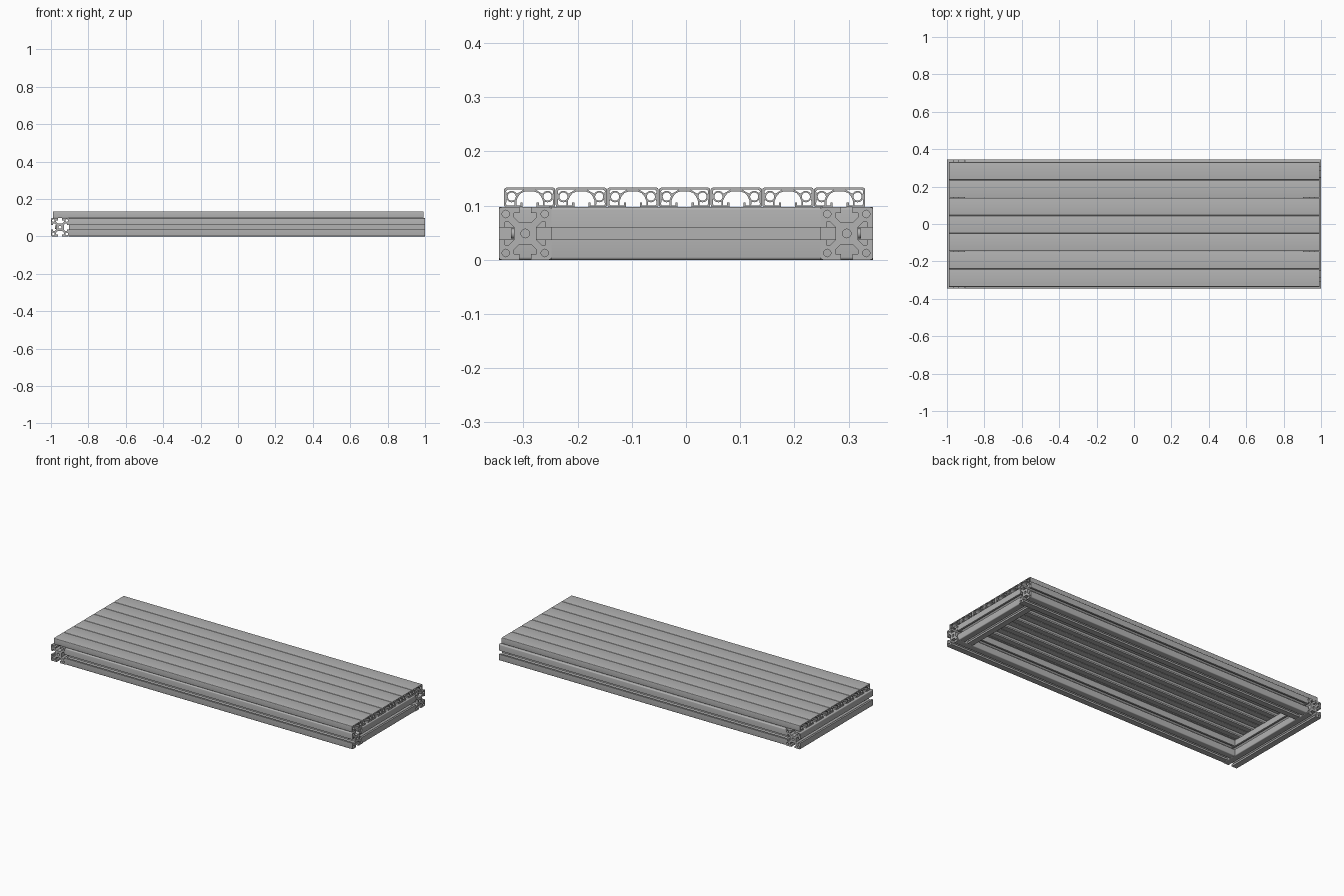
import bpy, bmesh, math
from mathutils import Matrix, Vector

if "Cube" in bpy.data.objects:
    bpy.data.objects.remove(bpy.data.objects["Cube"], do_unlink=True)

mat = bpy.data.materials.new("aluminium_grey")
mat.use_nodes = True
grey = (0.45, 0.45, 0.45, 1)
mat.diffuse_color = grey
mat.node_tree.nodes["Principled BSDF"].inputs["Base Color"].default_value = grey


def arc(cx, cy, r, start, end, n):
    """Points along an arc, angles in degrees."""
    angles = [math.radians(start + (end - start) * i / n) for i in range(n + 1)]
    return [(cx + r * math.cos(a), cy + r * math.sin(a)) for a in angles]


def circle(cx, cy, r, n=20):
    return arc(cx, cy, r, 0, 360, n)[:-1]


def mirror(points):
    return [(-x, y) for x, y in reversed(points)]


def finish(name, mesh):
    mesh.materials.clear()
    mesh.materials.append(mat)
    obj = bpy.data.objects.new(name, mesh)
    bpy.context.collection.objects.link(obj)
    bpy.ops.object.select_all(action="DESELECT")
    obj.select_set(True)
    bpy.context.view_layer.objects.active = obj
    bpy.ops.object.shade_smooth_by_angle(angle=math.radians(32))
    return obj


def extrusion(name, loops, length, axis, centre):
    """Extrude an outline with holes along x or y; profile height becomes z."""
    curve = bpy.data.curves.new(name, "CURVE")
    curve.dimensions = "2D"
    curve.fill_mode = "BOTH"
    curve.extrude = length / 2
    for loop in loops:
        spline = curve.splines.new("POLY")
        spline.points.add(len(loop) - 1)
        for point, (u, v) in zip(spline.points, loop):
            point.co = (u, v, 0, 1)
        spline.use_cyclic_u = True
    temp = bpy.data.objects.new(name + "_profile", curve)
    bpy.context.collection.objects.link(temp)
    graph = bpy.context.evaluated_depsgraph_get()
    mesh = bpy.data.meshes.new_from_object(temp.evaluated_get(graph))
    bpy.data.objects.remove(temp, do_unlink=True)

    if axis == "x":
        cols = Vector((0, 1, 0)), Vector((0, 0, 1)), Vector((1, 0, 0))
    else:
        cols = Vector((1, 0, 0)), Vector((0, 0, 1)), Vector((0, -1, 0))
    turn = Matrix(cols).transposed().to_4x4()
    bm = bmesh.new()
    bm.from_mesh(mesh)
    bmesh.ops.remove_doubles(bm, verts=bm.verts, dist=1e-5)
    bmesh.ops.recalc_face_normals(bm, faces=bm.faces)
    bmesh.ops.transform(bm, matrix=turn, verts=bm.verts)
    bm.to_mesh(mesh)
    bm.free()
    obj = finish(name, mesh)
    obj.location = centre
    return obj


# Slotted rail section: one side turned four times, plus bore and corner hollows
H = 0.0485
half_slot = [(0.0115, 0.0205), (0.021, 0.030), (0.021, 0.0375),
             (0.011, 0.0375), (0.011, H)]
corner = arc(H - 0.005, H - 0.005, 0.005, 90, 0, 4)
side = mirror(half_slot) + half_slot + corner
rail_outline, rail_holes = [], [circle(0, 0, 0.008)]
for turn in range(4):
    rail_outline += side
    side = [(y, -x) for x, y in side]
for sx in (-1, 1):
    for sy in (-1, 1):
        rail_holes.append(circle(sx * 0.036, sy * 0.036, 0.007, 12))
rail = [rail_outline] + rail_holes

# Frame: long rails butt against the right cross rail, the left one sits between
Y = 0.345 - H
inner = 1 - 2 * H
for name, s in (("front_rail", -1), ("back_rail", 1)):
    extrusion(name, rail, 1 + inner, "x", ((1 - inner) / 2, s * Y, H))
extrusion("right_cross_rail", rail, 0.69, "y", (-1 + H, 0, H))
extrusion("left_cross_rail", rail, 2 * (Y - H), "y", (1 - H, 0, H))

# Fastener heads on the slot floors at the joints
def fastener(name, centre, axis):
    bm = bmesh.new()
    bmesh.ops.create_cone(bm, cap_ends=True, segments=20, radius1=0.009,
                          radius2=0.009, depth=0.008)
    bmesh.ops.rotate(bm, verts=bm.verts,
                     matrix=Matrix.Rotation(math.pi / 2, 3, axis))
    mesh = bpy.data.meshes.new(name)
    bm.to_mesh(mesh)
    bm.free()
    finish(name, mesh).location = centre


for name, s in (("front", -1), ("back", 1)):
    fastener(name + "_left_fastener", (1 - H, s * (Y + 0.0225), H), "X")
    fastener(name + "_right_fastener", (-1 + H - 0.0225, s * Y, H), "Y")

# Deck plank section: hollow shell with arch, screw bosses and open bottom slot
W, T = 0.0472, 0.036
half_shell = [(0.008, 0.029), (0.016, 0.026), (0.021, 0.020), (0.0245, 0.012),
              (0.0245, 0.0035), (0.017, 0.0035), (0.017, 0.009),
              (0.013, 0.009), (0.013, 0)]
half_shell += arc(W - 0.004, 0.004, 0.004, -90, 0, 4)
half_shell += arc(W - 0.004, T - 0.004, 0.004, 0, 90, 4)
plank_outline = half_shell + mirror(half_shell)
boss = (0.033, 0.0195)
upper_void = [(0.011, 0.0325), (0.040, 0.0325), (0.0435, 0.030)]
upper_void += arc(*boss, 0.0105, 25, 150, 8) + [(0.018, 0.028)]
lower_void = [(0.0275, 0.0035), (0.0415, 0.0035), (0.0435, 0.0055)]
lower_void += arc(*boss, 0.0105, -25, -120, 6)
plank = [plank_outline]
for void in (upper_void, lower_void, circle(*boss, 0.0075)):
    plank += [void, mirror(void)]

for i in range(7):
    extrusion(f"deck_plank_{i + 1}", plank, 1.98, "x",
              (0.002, (i - 3) * 0.0953 - 0.0025, 2 * H))
